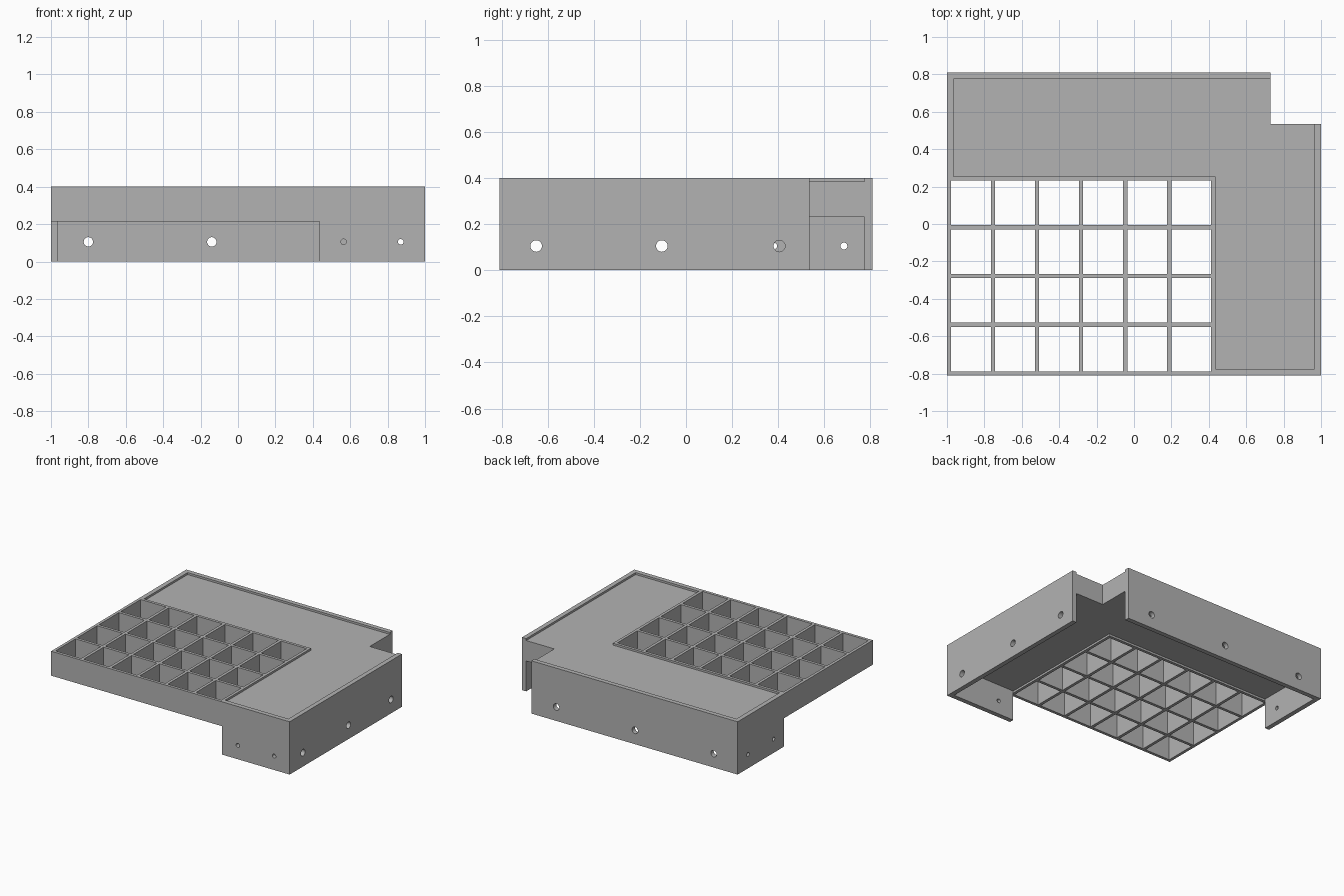
import bpy
import bmesh
import math
from mathutils import Matrix, Vector

if "Cube" in bpy.data.objects:
    bpy.data.objects.remove(bpy.data.objects["Cube"], do_unlink=True)

grey = bpy.data.materials.new("plain grey")
grey.use_nodes = True
grey.diffuse_color = (0.45, 0.45, 0.45, 1)
grey.node_tree.nodes["Principled BSDF"].inputs["Base Color"].default_value = grey.diffuse_color

# Overall sizes
X, Y, TOP = 1.0, 0.81, 0.4
WALL = 0.035
NOTCH_X, NOTCH_Y = 0.73, 0.535
GRID_X, GRID_Y = 0.435, 0.254
GRID_BOTTOM, SLAB_BOTTOM, SLAB_TOP = 0.215, 0.23, 0.385
BAR = 0.022
HOLE_Z = 0.105


def make_object(name, bm):
    bmesh.ops.recalc_face_normals(bm, faces=bm.faces)
    mesh = bpy.data.meshes.new(name)
    bm.to_mesh(mesh)
    bm.free()
    mesh.materials.append(grey)
    obj = bpy.data.objects.new(name, mesh)
    bpy.context.collection.objects.link(obj)
    return obj


def add_box(bm, low, high):
    low, high = Vector(low), Vector(high)
    matrix = Matrix.Translation((low + high) / 2) @ Matrix.Diagonal((*(high - low), 1))
    bmesh.ops.create_cube(bm, size=1, matrix=matrix)


def extrude_outline(name, points, bottom, top):
    bm = bmesh.new()
    face = bm.faces.new([bm.verts.new((x, y, bottom)) for x, y in points])
    new = bmesh.ops.extrude_face_region(bm, geom=[face])["geom"]
    verts = [v for v in new if isinstance(v, bmesh.types.BMVert)]
    bmesh.ops.translate(bm, verts=verts, vec=(0, 0, top - bottom))
    return make_object(name, bm)


def cut(obj, bm):
    """Subtract the solids in bm from obj."""
    cutter = make_object("cutter", bm)
    cutter.hide_render = True
    mod = obj.modifiers.new("cut", "BOOLEAN")
    mod.operation = "DIFFERENCE"
    mod.solver = "EXACT"
    mod.object = cutter
    bpy.ops.object.select_all(action="DESELECT")
    bpy.context.view_layer.objects.active = obj
    obj.select_set(True)
    bpy.ops.object.modifier_apply(modifier=mod.name)
    bpy.data.objects.remove(cutter, do_unlink=True)


def drill(obj, holes):
    """Each hole is (axis, x, y, radius)."""
    bm = bmesh.new()
    for axis, x, y, radius in holes:
        turn = Matrix.Rotation(math.pi / 2, 4, "Y" if axis == "X" else "X")
        bmesh.ops.create_cone(bm, cap_ends=True, segments=32, radius1=radius, radius2=radius,
                              depth=0.1, matrix=Matrix.Translation((x, y, HOLE_Z)) @ turn)
    cut(obj, bm)
    bpy.ops.object.shade_smooth_by_angle(angle=math.radians(30))


# Solid recessed deck with the corner notch
inner_x, inner_y = X - WALL, Y - WALL
extrude_outline("deck", [
    (-inner_x, GRID_Y), (GRID_X, GRID_Y), (GRID_X, -inner_y), (inner_x, -inner_y),
    (inner_x, NOTCH_Y), (NOTCH_X, NOTCH_Y), (NOTCH_X, inner_y), (-inner_x, inner_y),
], SLAB_BOTTOM, SLAB_TOP)

# Back wall with its short return on the right side
back_wall = extrude_outline("back_wall", [
    (-X, GRID_Y), (-inner_x, GRID_Y), (-inner_x, inner_y),
    (NOTCH_X, inner_y), (NOTCH_X, Y), (-X, Y),
], 0, TOP)
drill(back_wall, [("Y", x, Y - WALL / 2, 0.025) for x in (-0.8, -0.14, 0.52)]
      + [("X", -X + WALL / 2, y, 0.015) for y in (0.38, 0.685)])

# Left wall with its short return on the front
left_wall = extrude_outline("left_wall", [
    (GRID_X, -Y), (X, -Y), (X, NOTCH_Y), (inner_x, NOTCH_Y),
    (inner_x, -inner_y), (GRID_X, -inner_y),
], 0, TOP)
drill(left_wall, [("X", X - WALL / 2, y, 0.025) for y in (-0.65, -0.105, 0.405)]
      + [("Y", x, -Y + WALL / 2, 0.015) for x in (0.565, 0.87)])

# Open compartment grid
bm = bmesh.new()
add_box(bm, (-X, -Y, GRID_BOTTOM), (GRID_X, GRID_Y, TOP))
grid = make_object("compartment_grid", bm)
COLUMNS, ROWS = 6, 4
step_x = (GRID_X + X - BAR) / COLUMNS
step_y = (GRID_Y + Y - BAR) / ROWS
bm = bmesh.new()
for i in range(COLUMNS):
    for j in range(ROWS):
        x, y = -X + i * step_x, -Y + j * step_y
        add_box(bm, (x + BAR, y + BAR, 0), (x + step_x, y + step_y, 1))
cut(grid, bm)
